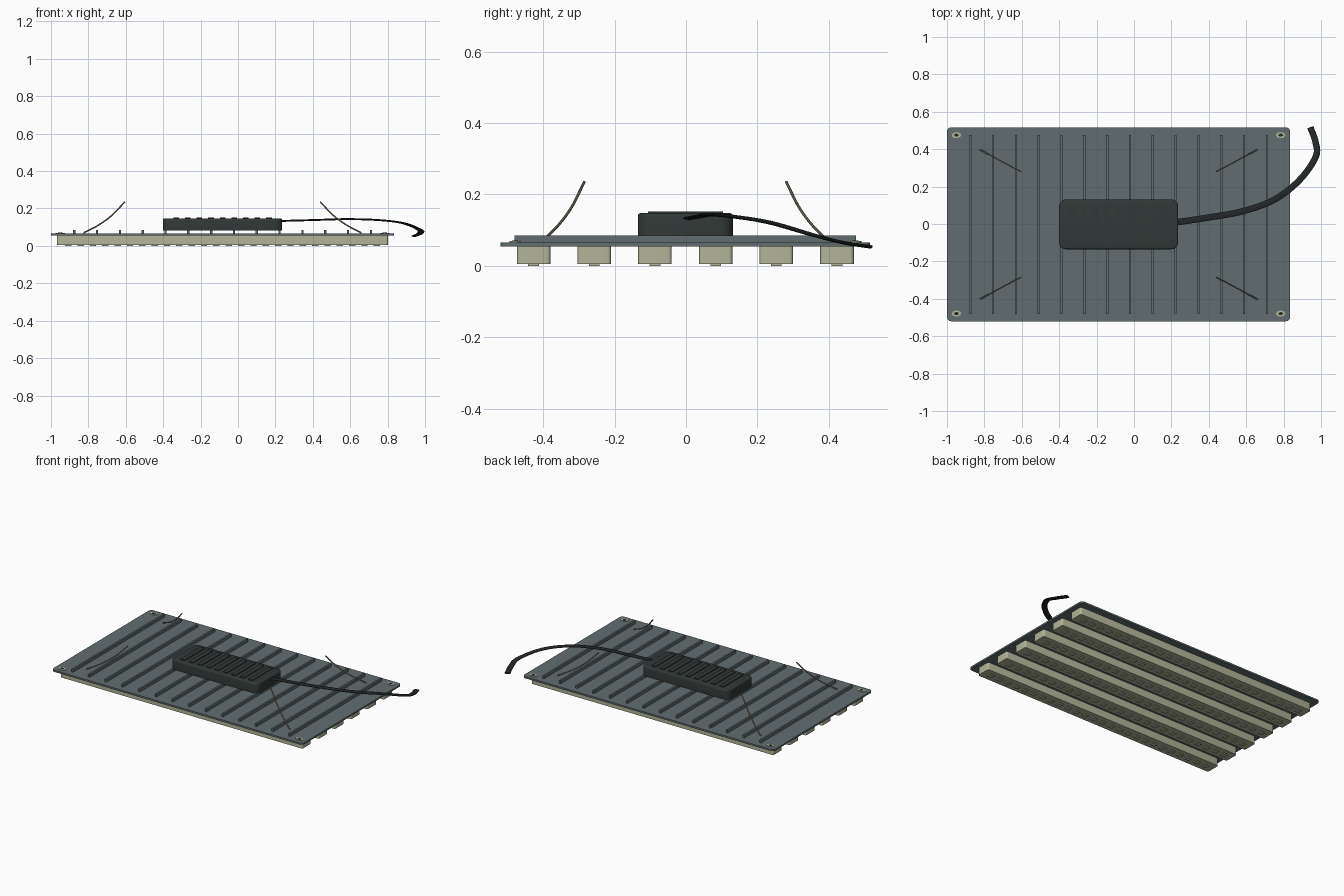
import bpy, bmesh, math
from mathutils import Vector

cube = bpy.data.objects.get("Cube")
if cube:
    bpy.data.objects.remove(cube, do_unlink=True)

CX, CY = -0.0825, -0.002      # centre of the panel
LENGTH, WIDTH = 1.835, 1.036


def material(name, rgb):
    m = bpy.data.materials.new(name)
    m.use_nodes = True
    m.diffuse_color = (*rgb, 1)
    m.node_tree.nodes["Principled BSDF"].inputs["Base Color"].default_value = (*rgb, 1)
    return m


SLATE = material("slate aluminium", (0.12, 0.155, 0.16))
CREAM = material("cream lamp", (0.45, 0.46, 0.32))
BLACK = material("charcoal housing", (0.03, 0.04, 0.038))
RUBBER = material("black rubber", (0.016, 0.02, 0.02))
WIRE = material("tan wire", (0.25, 0.22, 0.16))


def finish(name, bm, mat, smooth=True):
    bmesh.ops.recalc_face_normals(bm, faces=bm.faces)
    mesh = bpy.data.meshes.new(name)
    bm.to_mesh(mesh)
    bm.free()
    mesh.materials.append(mat)
    ob = bpy.data.objects.new(name, mesh)
    bpy.context.collection.objects.link(ob)
    if smooth:
        bpy.ops.object.select_all(action='DESELECT')
        ob.select_set(True)
        bpy.context.view_layer.objects.active = ob
        bpy.ops.object.shade_smooth_by_angle(angle=math.radians(35))
    return ob


def add_box(bm, centre, size):
    verts = bmesh.ops.create_cube(bm, size=1)["verts"]
    for v in verts:
        v.co = Vector([c + a * s for c, a, s in zip(centre, v.co, size)])
    return verts


def rounded_box(name, centre, size, corner, mat, edge=0):
    """Box with rounded upright corners and an optional softened top rim."""
    bm = bmesh.new()
    add_box(bm, centre, size)
    upright = [e for e in bm.edges
               if abs(e.verts[0].co.z - e.verts[1].co.z) > 1e-5]
    bmesh.ops.bevel(bm, geom=upright, offset=corner, segments=5,
                    profile=0.5, affect='EDGES')
    if edge:
        top = centre[2] + size[2] / 2
        rim = [e for e in bm.edges if all(abs(v.co.z - top) < 1e-5 for v in e.verts)]
        bmesh.ops.bevel(bm, geom=rim, offset=edge, segments=3,
                        profile=0.5, affect='EDGES')
    return finish(name, bm, mat)


def smooth_path(points, steps):
    """Catmull-Rom samples through the points."""
    p = [Vector(q) for q in points]
    p = [2 * p[0] - p[1]] + p + [2 * p[-1] - p[-2]]
    out = []
    for a, b, c, d in zip(p, p[1:], p[2:], p[3:]):
        for i in range(steps):
            t = i / steps
            out.append((2 * b + (c - a) * t + (2 * a - 5 * b + 4 * c - d) * t ** 2
                        + (3 * b - a - 3 * c + d) * t ** 3) / 2)
    return out + [p[-2]]


def sweep(name, path, half_w, half_h, sides, mat):
    """Sweep an oval section along a path, keeping its width level."""
    bm = bmesh.new()
    rings = []
    for i, q in enumerate(path):
        tan = (path[min(i + 1, len(path) - 1)] - path[max(i - 1, 0)]).normalized()
        side = tan.cross(Vector((0, 0, 1))).normalized()
        up = side.cross(tan)
        angles = [2 * math.pi * (k + 0.5) / sides for k in range(sides)]
        rings.append([bm.verts.new(q + side * half_w * math.cos(a)
                                   + up * half_h * math.sin(a)) for a in angles])
    for r, s in zip(rings, rings[1:]):
        for k in range(sides):
            n = (k + 1) % sides
            bm.faces.new((r[k], r[n], s[n], s[k]))
    bm.faces.new(rings[0])
    bm.faces.new(rings[-1])
    return finish(name, bm, mat)


# Mounting plate
rounded_box("plate", (CX, CY, 0.06), (LENGTH, WIDTH, 0.011), 0.022, SLATE)

# Cooling fins across the plate
bm = bmesh.new()
for i in range(14):
    add_box(bm, (CX + (i - 6.5) * 0.122, CY, 0.075), (0.012, 0.957, 0.02))
finish("cooling_fins", bm, SLATE, smooth=False)

# Lamp bars with rows of small emitters underneath
for row in range(6):
    y = CY + (row - 2.5) * 0.17
    rounded_box(f"lamp_bar_{row + 1}", (CX, y, 0.0305), (1.77, 0.094, 0.05), 0.01, CREAM)
    bm = bmesh.new()
    for i in range(26):
        add_box(bm, (CX + (i - 12.5) * 0.066, y, 0.0035), (0.034, 0.03, 0.007))
    finish(f"emitters_{row + 1}", bm, CREAM, smooth=False)

# Driver housing and its ribbed lid
BOX_X = -0.0825
rounded_box("driver_housing", (BOX_X, CY, 0.1155), (0.636, 0.266, 0.064), 0.035,
            BLACK, edge=0.008)
bm = bmesh.new()
for i in range(9):
    add_box(bm, (BOX_X + (i - 4) * 0.062, CY, 0.148), (0.03, 0.21, 0.008))
finish("driver_ribs", bm, BLACK, smooth=False)

# Flat power cable
sweep("power_cable", smooth_path([
    (0.22, 0.008, 0.133), (0.40, 0.035, 0.138), (0.58, 0.068, 0.143),
    (0.75, 0.13, 0.138), (0.885, 0.235, 0.121), (0.972, 0.36, 0.085),
    (0.97, 0.44, 0.065), (0.943, 0.517, 0.053)], 8), 0.018, 0.005, 10, RUBBER)

for sx, side in ((1, "left"), (-1, "right")):
    for sy, end in ((1, "back"), (-1, "front")):
        # Hanging wire, leaning in towards the middle
        pts = [(0.742, 0.400, 0.07), (0.662, 0.357, 0.112),
               (0.590, 0.318, 0.165), (0.523, 0.283, 0.235)]
        sweep(f"hanging_wire_{end}_{side}",
              smooth_path([(CX + sx * x, CY + sy * y, z) for x, y, z in pts], 6),
              0.004, 0.004, 8, WIRE)
        # Oval eyelet with a dark centre
        for part, rx, ry, top, mat in (("eyelet", 0.025, 0.016, 0.069, CREAM),
                                       ("eyelet_hole", 0.012, 0.008, 0.0705, RUBBER)):
            bm = bmesh.new()
            bmesh.ops.create_cone(bm, cap_ends=True, segments=20,
                                  radius1=1, radius2=1, depth=0.008)
            for v in bm.verts:
                v.co = Vector((CX + sx * 0.867 + v.co.x * rx,
                               CY + sy * 0.477 + v.co.y * ry, top - 0.004 + v.co.z))
            finish(f"{part}_{end}_{side}", bm, mat)
